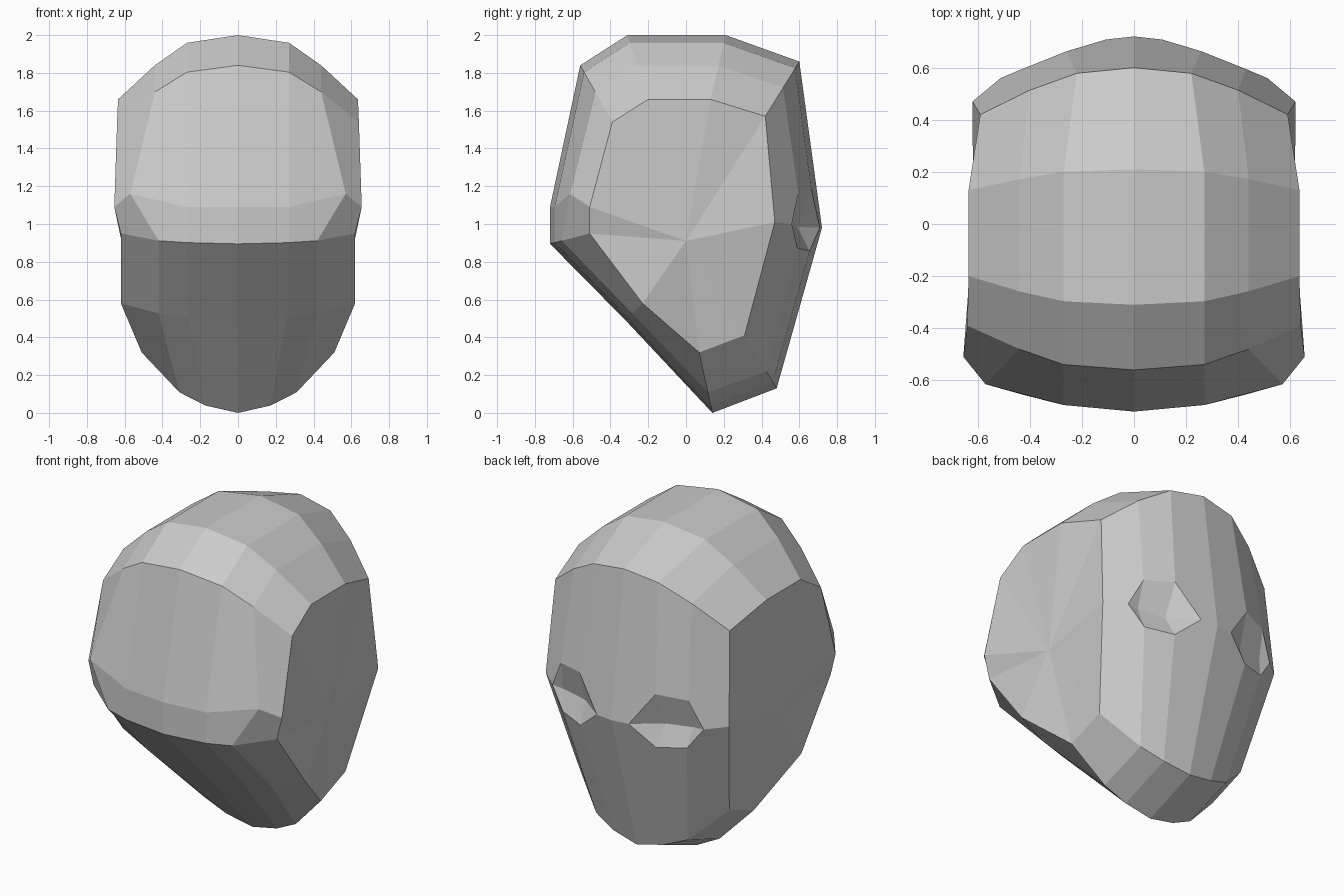
import bpy, bmesh
from mathutils import Vector

if "Cube" in bpy.data.objects:
    bpy.data.objects.remove(bpy.data.objects["Cube"])

# Rows around the head: centre (y, z), side (y, z), x of the three outer columns,
# and how far the second column has turned from the centre profile to the side
ROWS = [
    (-0.56, 1.84, -0.39, 1.54, 0.27, 0.44, 0.64, 0.47),   # back of crown
    (-0.31, 2.00, -0.20, 1.66, 0.27, 0.44, 0.635, 0.47),  # crown
    (0.21, 2.00, 0.13, 1.66, 0.27, 0.44, 0.635, 0.47),    # top of forehead
    (0.60, 1.86, 0.42, 1.57, 0.22, 0.40, 0.59, 0.48),     # hairline
    (0.72, 0.98, 0.47, 1.01, 0.27, 0.44, 0.62, 0.40),     # eye line
    (0.48, 0.13, 0.31, 0.41, 0.17, 0.31, 0.51, 0.32),     # chin front
    (0.14, 0.00, 0.07, 0.32, 0.17, 0.31, 0.51, 0.34),     # chin base
    (-0.32, 0.49, -0.23, 0.58, 0.26, 0.42, 0.62, 0.40),   # under skull
    (-0.72, 0.895, -0.51, 0.95, 0.27, 0.42, 0.62, 0.30),  # nape
    (-0.72, 1.09, -0.51, 1.09, 0.27, 0.57, 0.655, 0.50),  # back of skull
]
EYE = 4

bm = bmesh.new()
grid = []
for cy, cz, sy, sz, x1, x2, x3, turn in ROWS:
    centre, side = Vector((0, cy, cz)), Vector((0, sy, sz))
    row = []
    for x, t in ((0, 0), (x1, 0.12), (x2, turn), (x3, 1)):
        p = centre.lerp(side, t)
        p.x = x
        row.append(bm.verts.new(p))
    grid.append(row)
grid[9][2].co.z += 0.07

# Skin of one half
n = len(grid)
for i in range(n):
    a, b = grid[i], grid[(i + 1) % n]
    for k in range(3):
        bm.faces.new((a[k], b[k], b[k + 1], a[k + 1]))

# Side plane, fanned from its middle
hub = bm.verts.new((0.617, 0.0, 0.91))
for i in range(n):
    bm.faces.new((grid[i][3], grid[(i + 1) % n][3], hub))


def split(a, b, fac):
    """Add a vertex on the edge a-b."""
    return bmesh.utils.edge_split(bm.edges.get((a, b)), a, fac)[1]


# Eye socket: six-sided outline with its middle edge pushed in
brow, eye, chin = grid[EYE - 1], grid[EYE], grid[EYE + 1]
inner = split(eye[0], eye[1], 0.4)
outer = split(eye[2], eye[3], 0.4)
for rim, fac in ((brow, 0.24), (chin, 0.155)):
    m1, m2 = (split(eye[k], rim[k], fac) for k in (1, 2))
    for pair in ((inner, m1), (m1, m2), (m2, outer)):
        bmesh.ops.connect_verts(bm, verts=list(pair))
eye[1].co.y -= 0.10
eye[2].co.y -= 0.065

bmesh.ops.recalc_face_normals(bm, faces=bm.faces)
# Open half shells need their normals checked against the outward direction
mid = Vector((0, 0, 1))
if sum(f.normal.dot(f.calc_center_median() - mid) for f in bm.faces) < 0:
    bmesh.ops.reverse_faces(bm, faces=bm.faces)

mesh = bpy.data.meshes.new("head")
bm.to_mesh(mesh)
bm.free()
head = bpy.data.objects.new("head", mesh)
bpy.context.collection.objects.link(head)

# Other half
mirror = head.modifiers.new("mirror", 'MIRROR')
mirror.use_clip = True
mirror.merge_threshold = 0.001
